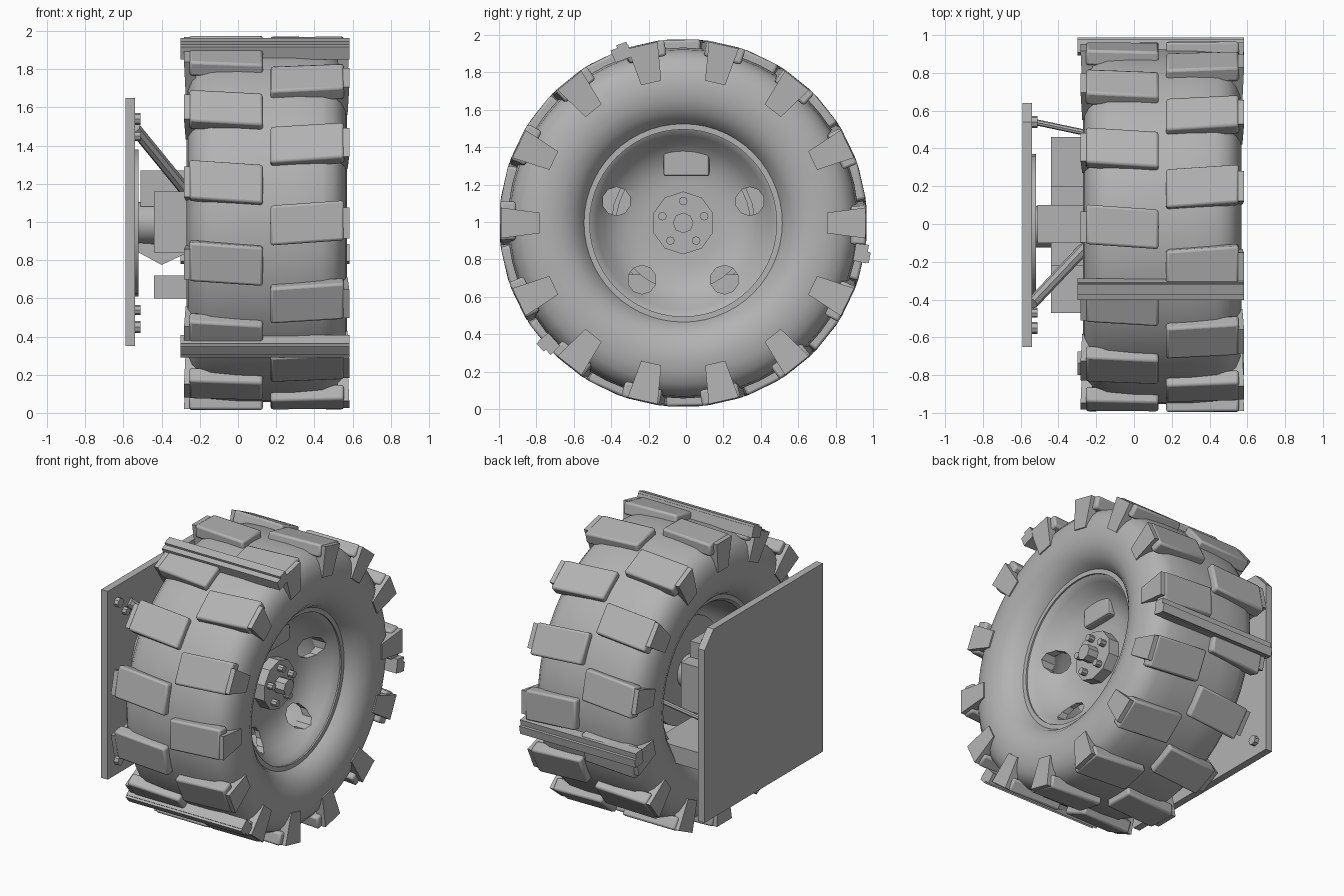
import bpy, bmesh, math
from mathutils import Vector, Matrix

if "Cube" in bpy.data.objects:
    bpy.data.objects.remove(bpy.data.objects["Cube"])

CY, CZ, MID = -0.015, 0.995, 0.15      # axle line and tyre middle
grey = bpy.data.materials.new("neutral_grey")
grey.diffuse_color = (0.45, 0.45, 0.45, 1)
grey.use_nodes = True
grey.node_tree.nodes["Principled BSDF"].inputs["Base Color"].default_value = grey.diffuse_color


def at(x, r, a):
    """Point around the axle; angle 0 is +y, 90 degrees is up."""
    return Vector((x, CY + r * math.cos(a), CZ + r * math.sin(a)))


def finish(name, bm, smooth=None, bevel=0, seg=2):
    bmesh.ops.recalc_face_normals(bm, faces=bm.faces)
    me = bpy.data.meshes.new(name)
    bm.to_mesh(me)
    bm.free()
    me.materials.append(grey)
    ob = bpy.data.objects.new(name, me)
    bpy.context.collection.objects.link(ob)
    if bevel:
        m = ob.modifiers.new("edge", 'BEVEL')
        m.width, m.segments, m.limit_method = bevel, seg, 'ANGLE'
    if smooth:
        bpy.ops.object.select_all(action='DESELECT')
        bpy.context.view_layer.objects.active = ob
        ob.select_set(True)
        bpy.ops.object.shade_smooth_by_angle(angle=math.radians(smooth))
    return ob


def lathe(name, profile, n=56, smooth=35):
    """Closed (x, radius) outline spun around the axle."""
    bm = bmesh.new()
    rings = [[bm.verts.new(at(x, r, 2 * math.pi * i / n)) for x, r in profile]
             for i in range(n)]
    k = len(profile)
    for i in range(n):
        a, b = rings[i], rings[(i + 1) % n]
        for j in range(k):
            bm.faces.new((a[j], a[(j + 1) % k], b[(j + 1) % k], b[j]))
    return finish(name, bm, smooth)


def hull8(bm, low, high):
    """Six-sided solid from two matching quads."""
    a, b = [bm.verts.new(p) for p in low], [bm.verts.new(p) for p in high]
    bm.faces.new(a)
    bm.faces.new(b)
    for i in range(4):
        j = (i + 1) % 4
        bm.faces.new((a[i], a[j], b[j], b[i]))


def box(name, x0, x1, y0, y1, z0, z1, bevel=0):
    bm = bmesh.new()
    q = [(y0, z0), (y1, z0), (y1, z1), (y0, z1)]
    hull8(bm, [(x0, y, z) for y, z in q], [(x1, y, z) for y, z in q])
    return finish(name, bm, bevel=bevel)


def rod(bm, p, q, r, n):
    p, q = Vector(p), Vector(q)
    d = q - p
    rot = d.to_track_quat('Z', 'Y').to_matrix().to_4x4()
    bmesh.ops.create_cone(bm, cap_ends=True, segments=n, radius1=r, radius2=r,
                          depth=d.length, matrix=Matrix.Translation((p + q) / 2) @ rot)


def rods(name, items, smooth=None):
    bm = bmesh.new()
    for it in items:
        rod(bm, *it)
    return finish(name, bm, smooth)


# Tyre carcass: half section mirrored about its middle
half = [(0.30, 0.50), (0.30, 0.53), (0.345, 0.555), (0.385, 0.60), (0.412, 0.66),
        (0.42, 0.73), (0.412, 0.80), (0.39, 0.86), (0.35, 0.905), (0.29, 0.928), (0.15, 0.938)]
lathe("tyre", [(MID + h, r) for h, r in half] + [(MID - h, r) for h, r in half[::-1]])

# Tread blocks in two staggered rows, with tapering sidewall lugs
step = 2 * math.pi / 14
for name, side, off in (("right", 1, 0), ("left", -1, 0.5)):
    blocks, lugs = bmesh.new(), bmesh.new()
    for i in range(14):
        a = (i + off) * step
        quads = []
        for r, grow in ((0.90, 0.006), (0.985, 0)):
            xi, xo = MID + side * 0.02, MID + side * 0.405
            w, s = 0.107 + grow, 0.014
            quads.append([at(xi, r, a - w + s), at(xo, r, a - w - s),
                          at(xo, r, a + w - s), at(xi, r, a + w + s)])
        hull8(blocks, *quads)
        quads = []
        for r, hw, top in ((0.77, 0.055, 0.424), (0.978, 0.082, 0.433)):
            t = hw / r
            x0, x1 = MID + side * 0.37, MID + side * top
            quads.append([at(x0, r, a - t), at(x1, r, a - t), at(x1, r, a + t), at(x0, r, a + t)])
        hull8(lugs, *quads)
    finish(name + "_tread_blocks", blocks, smooth=40, bevel=0.014)
    finish(name + "_sidewall_lugs", lugs)

# Three paddle bars across the tread, each with a raised rib
bm = bmesh.new()
for deg in (110, -9.6, 222):
    a = math.radians(deg)
    for r0, r1, t0, t1 in ((0.93, 1.0, -0.05, 0.05), (0.99, 1.015, -0.045, 0.012)):
        q = [(r0, t0), (r1, t0), (r1, t1), (r0, t1)]
        hull8(bm, [at(-0.30, r, a + t) for r, t in q], [at(0.583, r, a + t) for r, t in q])
finish("paddle_bars", bm)

# Wheel rim: barrel and dished face in one closed section
dish = [(0.45, 0.53), (0.44, 0.50), (0.40, 0.465), (0.34, 0.42), (0.29, 0.36),
        (0.262, 0.29), (0.25, 0.21), (0.25, 0.05), (0.22, 0.05), (0.22, 0.22),
        (0.232, 0.30), (0.255, 0.37), (0.30, 0.44), (0.20, 0.485),
        (-0.13, 0.485), (-0.15, 0.50), (-0.15, 0.53)]
rim = lathe("rim", dish, 64)

# Round openings in the dished face
bm = bmesh.new()
for i in (1, 2, 3, 4):
    a = math.radians(90 + 72 * i)
    rod(bm, at(0.1, 0.375, a), at(0.6, 0.375, a), 0.077, 10)
cutter = finish("opening_cutter", bm)
cutter.hide_render = True
cutter.hide_set(True)
m = rim.modifiers.new("openings", 'BOOLEAN')
m.operation, m.object, m.solver = 'DIFFERENCE', cutter, 'EXACT'
rim.modifiers.move(len(rim.modifiers) - 1, 0)

# Brake caliper poking through the top of the dish
caliper = box("caliper", 0.02, 0.31, -0.12, 0.125, 1.245, 1.40, bevel=0.012)

# Brake drum behind the dish
rods("brake_drum", [((0.0, CY, CZ), (0.19, CY, CZ), 0.36, 40)], 35)

# Hub with centre boss and five lug bolts
rods("hub", [((0.21, CY, CZ), (0.325, CY, CZ), 0.168, 10)])
rods("hub_boss", [((0.30, CY, CZ), (0.40, CY, CZ), 0.055, 8)])
rods("lug_bolts", [(at(0.30, 0.117, math.radians(90 + 72 * i)),
                    at(0.365, 0.117, math.radians(90 + 72 * i)), 0.023, 8) for i in range(5)])

# Axle tube with sleeve and housing
rods("axle", [((-0.55, CY, CZ), (0.1, CY, CZ), 0.11, 20)], 35)
box("axle_housing", -0.51, -0.1, -0.10, 0.10, 1.08, 1.27)
box("suspension_arm", -0.44, -0.08, -0.47, 0.46, 0.60, 0.72)
box("upper_block", -0.44, -0.1, -0.22, 0.20, 0.84, 1.16)

# Gusset hanging beneath the axle
bm = bmesh.new()
q = [(-0.52, 0.89), (-0.52, 0.84), (-0.40, 0.775), (-0.20, 0.87)]
hull8(bm, [(x, -0.04, z) for x, z in q], [(x, 0.03, z) for x, z in q])
finish("axle_gusset", bm)

# Back plate with one clipped corner
bm = bmesh.new()
q = [(-0.65, 0.35), (0.64, 0.35), (0.64, 1.54), (0.54, 1.65), (-0.65, 1.65)]
f = bm.faces.new([bm.verts.new((-0.59, y, z)) for y, z in q])
ext = bmesh.ops.extrude_face_region(bm, geom=[f])
bmesh.ops.translate(bm, vec=(0.05, 0, 0),
                    verts=[v for v in ext["geom"] if isinstance(v, bmesh.types.BMVert)])
if f not in bm.faces[:]:
    bm.faces.new([v for v in bm.verts if v.co.x < -0.58])
finish("back_plate", bm)

# Flange, brace and link rod between plate and wheel
rods("flange", [((-0.55, CY, CZ), (-0.52, CY, CZ), 0.385, 24)], 35)
rods("brace", [((-0.54, -0.42, 1.49), (-0.14, 0.0, 1.0), 0.032, 8)])
rods("link_rod", [((-0.55, 0.545, 1.0), (-0.1, 0.45, 1.0), 0.016, 8)])

# Bolts near the plate corners
rods("plate_bolts", [((-0.55, y, z), (-0.51, y, z), 0.032, 8)
                     for y in (-0.55, 0.54) for z in (0.45, 1.54)]
     + [((-0.55, -0.47, z), (-0.51, -0.47, z), 0.026, 8) for z in (0.54, 1.45)])
